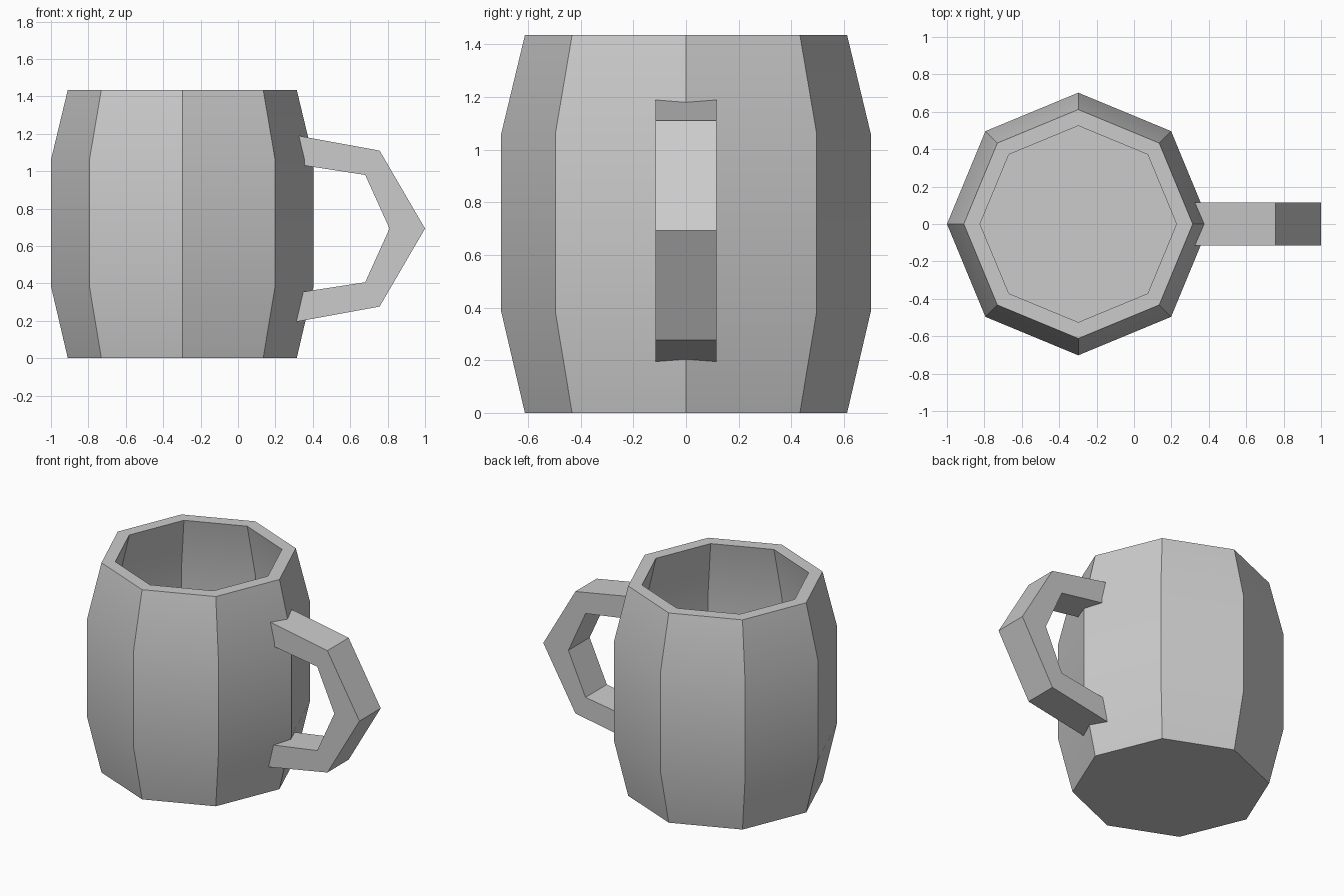
import bpy, bmesh, math

cube = bpy.data.objects.get("Cube")
if cube:
    bpy.data.objects.remove(cube, do_unlink=True)

SIDES = 8
CENTRE_X = -0.298
MID_Z = 0.693

grey = bpy.data.materials.new("plain grey")
grey.use_nodes = True
colour = (0.6, 0.6, 0.6, 1)
grey.diffuse_color = colour
grey.node_tree.nodes["Principled BSDF"].inputs["Base Color"].default_value = colour


def finish(name, bm):
    """Turn a bmesh into a shaded object with the grey material."""
    bmesh.ops.recalc_face_normals(bm, faces=bm.faces)
    mesh = bpy.data.meshes.new(name)
    bm.to_mesh(mesh)
    bm.free()
    mesh.materials.append(grey)
    obj = bpy.data.objects.new(name, mesh)
    bpy.context.collection.objects.link(obj)
    bpy.ops.object.select_all(action='DESELECT')
    obj.select_set(True)
    bpy.context.view_layer.objects.active = obj
    bpy.ops.object.shade_smooth_by_angle(angle=math.radians(30))
    return obj


def bridge(bm, loop_a, loop_b):
    """Join two rings of equal length with quads."""
    n = len(loop_a)
    for i in range(n):
        j = (i + 1) % n
        bm.faces.new((loop_a[i], loop_a[j], loop_b[j], loop_b[i]))


# Mug body: outer wall up, over the rim, and down the inner wall (radius, z)
profile = [(0.612, 0), (0.702, 0.385), (0.702, 1.06), (0.612, 1.435),
           (0.525, 1.435), (0.615, 1.06), (0.615, 0.385), (0.545, 0.09)]
bm = bmesh.new()
rings = []
for r, z in profile:
    angles = [math.tau * i / SIDES for i in range(SIDES)]
    rings.append([bm.verts.new((r * math.cos(a), r * math.sin(a), z)) for a in angles])
for lower, upper in zip(rings, rings[1:]):
    bridge(bm, lower, upper)
bm.faces.new(rings[0])
bm.faces.new(rings[-1])
body = finish("mug_body", bm)
body.location.x = CENTRE_X

# Handle: upper half of the outline, mirrored downwards (outer, inner) as (x, z)
upper = [((0.28, 1.197), (0.31, 1.037)),
         ((0.757, 1.11), (0.68, 0.98)),
         ((1.0, MID_Z), (0.81, MID_Z))]
lower = [tuple((x, 2 * MID_Z - z) for x, z in pair) for pair in reversed(upper[:-1])]
half_width = 0.115
bm = bmesh.new()
sections = []
for outer, inner in upper + lower:
    corners = [(outer, -1), (outer, 1), (inner, 1), (inner, -1)]
    sections.append([bm.verts.new((x, s * half_width, z)) for (x, z), s in corners])
for a, b in zip(sections, sections[1:]):
    bridge(bm, a, b)
bm.faces.new(sections[0])
bm.faces.new(sections[-1])
finish("mug_handle", bm)
